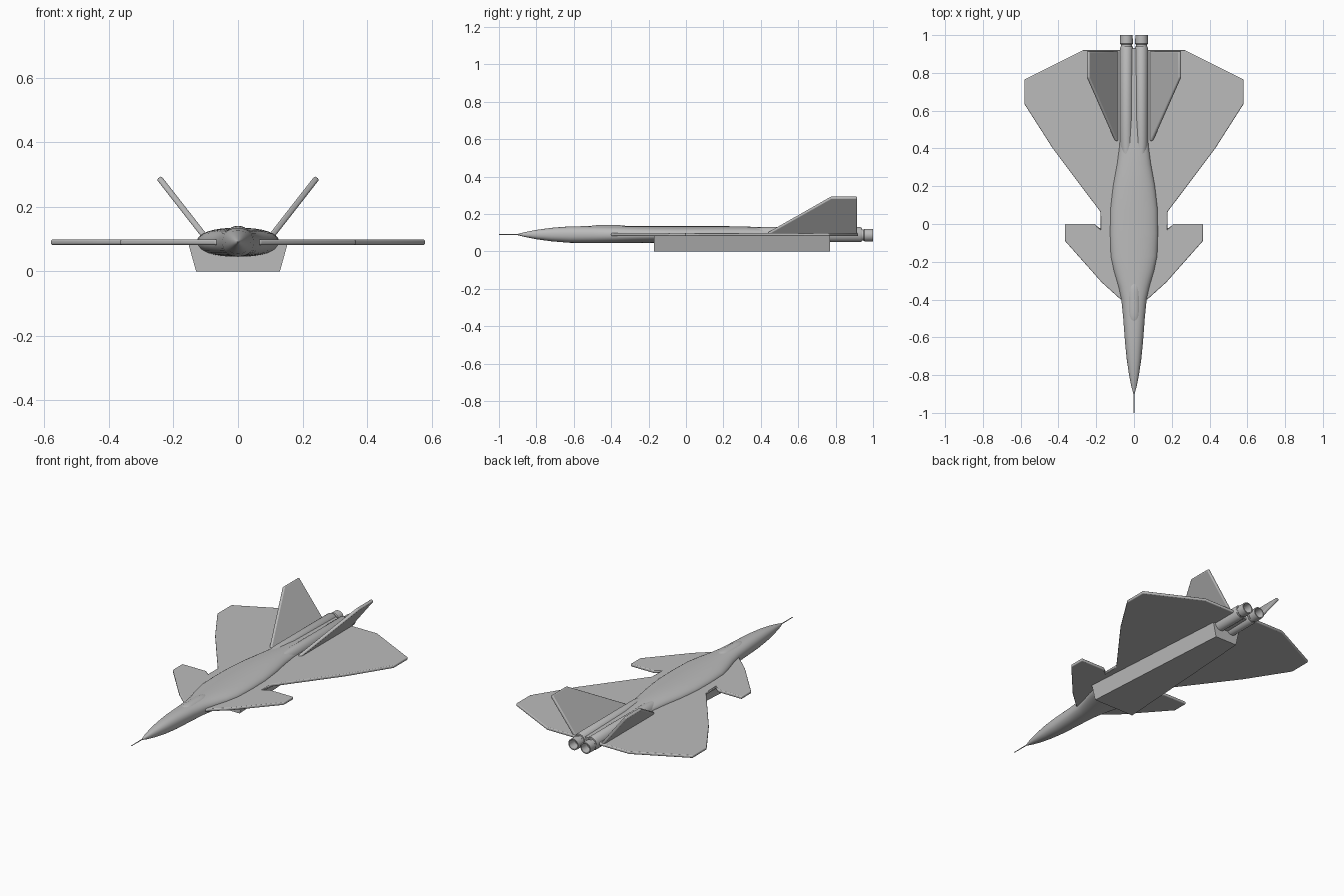
import bpy, bmesh, math
from mathutils import Vector

cube = bpy.data.objects.get("Cube")
if cube:
    bpy.data.objects.remove(cube, do_unlink=True)

grey = bpy.data.materials.new("airframe grey")
grey.use_nodes = True
colour = (0.5, 0.5, 0.5, 1)
grey.diffuse_color = colour
grey.node_tree.nodes["Principled BSDF"].inputs["Base Color"].default_value = colour

MID = 0.09  # height of the wing plane


def finish(name, bm, bevel=0):
    """Turn a bmesh into a shaded, coloured object."""
    bmesh.ops.recalc_face_normals(bm, faces=bm.faces[:])
    mesh = bpy.data.meshes.new(name)
    bm.to_mesh(mesh)
    bm.free()
    mesh.materials.append(grey)
    obj = bpy.data.objects.new(name, mesh)
    bpy.context.collection.objects.link(obj)
    if bevel:
        mod = obj.modifiers.new("rounded edge", 'BEVEL')
        mod.width = bevel
        mod.segments = 3
        mod.limit_method = 'ANGLE'
    bpy.ops.object.select_all(action='DESELECT')
    obj.select_set(True)
    bpy.context.view_layer.objects.active = obj
    bpy.ops.object.shade_smooth_by_angle(angle=math.radians(35))
    return obj


def loft(name, sections, cx=0, sides=32, power=1.0):
    """Skin rounded rings along y; each section is (y, z, half width, half height)."""
    bm = bmesh.new()
    rings = []

    def bulge(v):
        return math.copysign(abs(v) ** power, v)

    for y, z, rx, rz in sections:
        ring = []
        for i in range(sides):
            a = math.tau * i / sides
            ring.append(bm.verts.new((cx + rx * bulge(math.cos(a)), y, z + rz * bulge(math.sin(a)))))
        rings.append(ring)
    for a, b in zip(rings, rings[1:]):
        for i in range(sides):
            j = (i + 1) % sides
            bm.faces.new((a[i], a[j], b[j], b[i]))
    bm.faces.new(rings[0])
    bm.faces.new(rings[-1])
    return finish(name, bm)


def plate(name, points, thickness, bevel):
    """Thicken a flat outline equally to both sides."""
    bm = bmesh.new()
    face = bm.faces.new([bm.verts.new(p) for p in points])
    face.normal_update()
    step = face.normal * thickness
    bmesh.ops.translate(bm, verts=bm.verts[:], vec=-step / 2)
    top = bmesh.ops.extrude_face_region(bm, geom=[face], use_keep_orig=True)["geom"]
    bmesh.ops.translate(bm, vec=step, verts=[v for v in top if isinstance(v, bmesh.types.BMVert)])
    return finish(name, bm, bevel)


# Fuselage: pointed nose, broad middle, narrow tail
loft("fuselage", [
    (-0.9, MID, 0.003, 0.003), (-0.86, MID, 0.014, 0.013), (-0.8, MID, 0.026, 0.025),
    (-0.72, MID, 0.038, 0.036), (-0.62, MID, 0.048, 0.044), (-0.5, MID, 0.057, 0.045),
    (-0.4, MID, 0.067, 0.045), (-0.33, MID, 0.083, 0.045), (-0.25, MID, 0.107, 0.045),
    (-0.17, MID, 0.124, 0.045), (-0.05, MID, 0.128, 0.045), (0.08, MID, 0.126, 0.045),
    (0.2, MID, 0.112, 0.045), (0.32, MID, 0.09, 0.043), (0.42, MID, 0.077, 0.038),
    (0.55, MID, 0.072, 0.03), (0.93, MID, 0.068, 0.025)], power=0.88)

# Nose probe
loft("nose_probe", [(-1, MID, 0.002, 0.002), (-0.89, MID, 0.003, 0.003)], sides=8)

# Canopy: long low blister
canopy = []
for i in range(17):
    t = math.cos(math.pi * i / 16)
    r = max(0.03, (1 - t ** 4) ** 0.5)
    canopy.append((-0.415 - 0.125 * t, 0.113, 0.036 * r, 0.028 * r))
loft("canopy", canopy, sides=24)

# Foreplanes, strakes and main wings share one flat plate
half = [(0.07, -0.4), (0.17, -0.31), (0.365, -0.09), (0.365, 0), (0.21, 0), (0.178, -0.025),
        (0.178, 0.065), (0.43, 0.4), (0.58, 0.635), (0.58, 0.765), (0.27, 0.92)]
outline = half + [(-x, y) for x, y in reversed(half)]
plate("wings_and_foreplanes", [(x, y, MID) for x, y in outline], 0.016, 0.005)

# Belly duct: flat bottomed box, tapering to the rear
bm = bmesh.new()
ends = []
for y, top, bottom in ((-0.17, 0.155, 0.13), (0.77, 0.09, 0.07)):
    ends.append([bm.verts.new(p) for p in
                 ((-top, y, MID), (top, y, MID), (bottom, y, 0), (-bottom, y, 0))])
for i in range(4):
    j = (i + 1) % 4
    bm.faces.new((ends[0][i], ends[0][j], ends[1][j], ends[1][i]))
for end in ends:
    bm.faces.new(end)
finish("belly_duct", bm)

for side, s in (("left", 1), ("right", -1)):
    # Engine tubes along the rear spine
    loft(side + "_engine_tube", [
        (0.3, MID, 0.02, 0.03), (0.42, MID, 0.036, 0.041), (0.93, MID, 0.036, 0.041),
        (0.94, MID, 0.032, 0.036)], cx=s * 0.039, sides=24)
    # Hollow nozzles
    loft(side + "_nozzle", [
        (y, MID - 0.003, r, r) for y, r in
        ((0.92, 0.03), (0.95, 0.03), (0.955, 0.034), (1, 0.033), (1, 0.027), (0.95, 0.023))],
        cx=s * 0.04, sides=24)
    # Canted tail fins
    fin = [(0.1, 0.44, 0.1), (0.245, 0.775, 0.29), (0.245, 0.915, 0.29), (0.085, 0.915, 0.085),
           (0.085, 0.44, 0.085)]
    root, tip = Vector((0.085, 0, 0.085)), Vector((0.245, 0, 0.29))
    points = []
    for x, y, z in fin:
        p = root.lerp(tip, (z - root.z) / (tip.z - root.z))
        points.append((s * p.x, y, p.z))
    plate(side + "_tail_fin", points, 0.018, 0.006)
